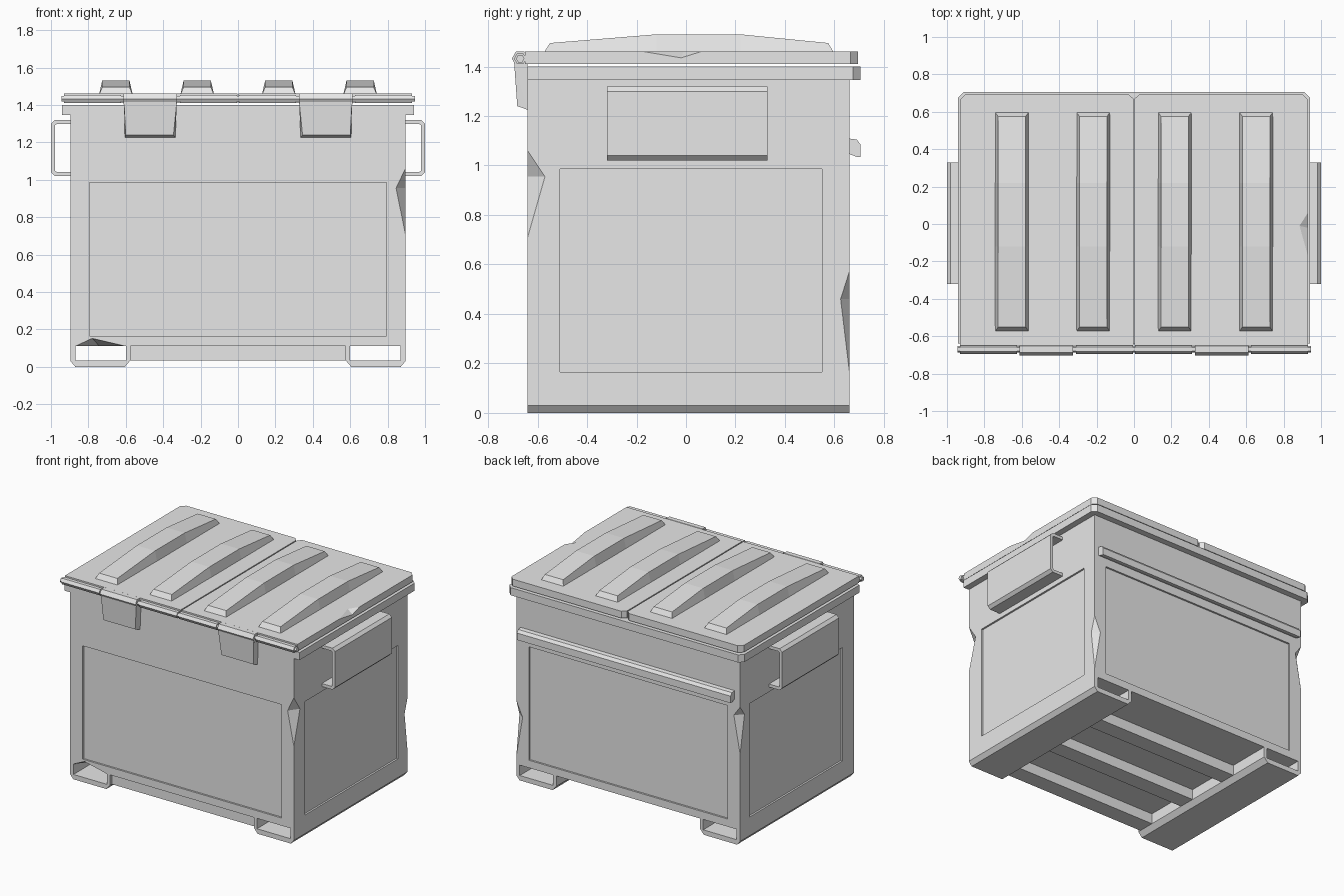
import bpy
import bmesh
from math import cos, sin, pi

if "Cube" in bpy.data.objects:
    bpy.data.objects.remove(bpy.data.objects["Cube"], do_unlink=True)

grey = bpy.data.materials.new("plain_grey")
grey.use_nodes = True
grey.diffuse_color = (0.8, 0.8, 0.8, 1)
for node in grey.node_tree.nodes:
    if node.type == "BSDF_PRINCIPLED":
        node.inputs["Base Color"].default_value = (0.8, 0.8, 0.8, 1)


def finish(name, bm):
    bmesh.ops.recalc_face_normals(bm, faces=bm.faces)
    mesh = bpy.data.meshes.new(name)
    bm.to_mesh(mesh)
    bm.free()
    mesh.materials.append(grey)
    obj = bpy.data.objects.new(name, mesh)
    bpy.context.collection.objects.link(obj)
    return obj


def prism(name, outline, axis, start, end):
    """Extrude a 2D outline along x (y, z), y (x, z) or z (x, y)."""
    bm = bmesh.new()
    place = {"x": lambda p, t: (t, p[0], p[1]),
             "y": lambda p, t: (p[0], t, p[1]),
             "z": lambda p, t: (p[0], p[1], t)}[axis]
    low = [bm.verts.new(place(p, start)) for p in outline]
    high = [bm.verts.new(place(p, end)) for p in outline]
    bm.faces.new(low)
    bm.faces.new(high)
    for i in range(len(low)):
        j = (i + 1) % len(low)
        bm.faces.new((low[i], low[j], high[j], high[i]))
    return finish(name, bm)


def box(name, x, y, z):
    return prism(name, [(x[0], y[0]), (x[1], y[0]), (x[1], y[1]), (x[0], y[1])], "z", *z)


def hull(name, points):
    bm = bmesh.new()
    verts = [bm.verts.new(p) for p in points]
    bmesh.ops.convex_hull(bm, input=verts)
    return finish(name, bm)


def carve(obj, cutter):
    """Subtract the cutter for good, then discard it."""
    cutter.hide_render = True
    mod = obj.modifiers.new("cut", "BOOLEAN")
    mod.operation = "DIFFERENCE"
    mod.solver = "EXACT"
    mod.object = cutter
    bpy.context.view_layer.objects.active = obj
    bpy.ops.object.modifier_apply(modifier=mod.name)
    bpy.data.objects.remove(cutter, do_unlink=True)


def hex_bar(name, radius, x0, x1):
    ring = [(-0.67 + radius * cos(i * pi / 3), 1.432 + radius * sin(i * pi / 3)) for i in range(6)]
    return prism(name, ring, "x", x0, x1)


W, FRONT, BACK = 0.895, -0.64, 0.66
PANEL_Z, DEPTH = (0.165, 0.985), 0.013

# Container body with recessed wall panels
body = box("container_body", (-W, W), (FRONT, BACK), (0.11, 1.4))
carve(body, box("cutter", (-0.795, 0.795), (FRONT - 0.1, FRONT + DEPTH), PANEL_Z))
carve(body, box("cutter", (-0.795, 0.795), (BACK - DEPTH, BACK + 0.1), PANEL_Z))
for s in (1, -1):
    xs = sorted((s * (W - DEPTH), s * (W + 0.1)))
    carve(body, box("cutter", xs, (-0.51, 0.55), PANEL_Z))

# Dented corners: side x, wall y, z span, apex z, dent size in x and y
for sx, y, low, high, apex, dx, dy in (
        (1, FRONT, 0.71, 1.06, 0.955, 0.05, 0.07),
        (1, BACK, 0.17, 0.57, 0.46, 0.05, 0.035),
        (-1, BACK, 0.66, 1.0, 0.93, 0.05, 0.05)):
    x, sy = sx * W, (1 if y > 0 else -1)
    carve(body, hull("cutter", [(x, y, low), (x, y, high), (x - sx * dx, y, apex),
                                (x, y - sy * dy, apex),
                                (x + sx * 0.1, y + sy * 0.1, apex)]))

# Bent lower front edge above one fork pocket
carve(body, hull("cutter", [(-0.87, FRONT, 0.11), (-0.6, FRONT, 0.11), (-0.78, FRONT, 0.152),
                            (-0.74, -0.48, 0.11), (-0.74, -0.74, 0.05)]))

# Rim around the sides and back
prism("top_rim", [(-0.94, FRONT), (0.94, FRONT), (0.94, 0.675), (0.91, 0.705),
                  (-0.91, 0.705), (-0.94, 0.675)], "z", 1.345, 1.4)

# Back rail
prism("back_rail", [(0.65, 1.11), (0.69, 1.105), (0.705, 1.085), (0.705, 1.035),
                    (0.69, 1.035), (0.65, 1.05)], "x", -0.85, 0.86)

# Fork pockets, side lifting channels and lids, mirrored left and right
for s, side in ((1, "left"), (-1, "right")):
    pocket = [(0.895, 0.12), (0.895, 0.03), (0.87, 0), (0.605, 0), (0.575, 0.035),
              (0.575, 0.12), (0.6, 0.12), (0.6, 0.035), (0.868, 0.035), (0.868, 0.12)]
    prism(side + "_fork_pocket", [(s * x, z) for x, z in pocket], "y", FRONT, BACK)

    half = [(0.885, 0.15), (0.98, 0.15), (1.0, 0.13)]
    inner = [(0.978, 0.122), (0.97, 0.128), (0.885, 0.128)]
    channel = (half + [(x, -z) for x, z in reversed(half)]
               + [(x, -z) for x, z in reversed(inner)] + inner)
    prism(side + "_lifting_channel", [(s * x, 1.17 + z) for x, z in channel], "y", -0.32, 0.33)

    lid = prism(side + "_lid", [(s * x, y) for x, y in (
        (0.004, -0.65), (0.93, -0.65), (0.93, 0.665), (0.9, 0.695),
        (0.03, 0.695), (0.004, 0.67))], "z", 1.41, 1.46)
    if s == 1:
        carve(lid, hull("cutter", [(0.93, -0.17, 1.46), (0.93, 0.06, 1.46), (0.93, -0.02, 1.435),
                                   (0.885, -0.01, 1.46), (1.0, -0.02, 1.5)]))

    # Raised arched ribs on the lid
    for n, cx in enumerate((0.218, 0.653)):
        bm = bmesh.new()
        rows = []
        for y, base_y, top in ((-0.55, -0.575, 1.495), (-0.12, -0.12, 1.53),
                               (0.22, 0.22, 1.53), (0.575, 0.598, 1.495)):
            wide = 0.09
            slim = 0.073
            rows.append([bm.verts.new((s * cx + w, yy, z)) for w, yy, z in (
                (-wide, base_y, 1.455), (-slim, y, top), (slim, y, top), (wide, base_y, 1.455))])
        for a, b in zip(rows, rows[1:]):
            for i in range(4):
                j = (i + 1) % 4
                bm.faces.new((a[i], a[j], b[j], b[i]))
        bm.faces.new(rows[0])
        bm.faces.new(rows[-1])
        finish(f"{side}_lid_rib_{n + 1}", bm)

    # Hinge sleeves and hanging hinge flap
    for n, (x0, x1) in enumerate(((0.006, 0.31), (0.625, 0.93))):
        hex_bar(f"{side}_lid_sleeve_{n + 1}", 0.025, *sorted((s * x0, s * x1)))
    hex_bar(side + "_flap_sleeve", 0.034, *sorted((s * 0.327, s * 0.613)))
    hull(side + "_hinge_flap", [(s * x, y, z) for x, y, z in (
        (0.327, -0.695, 1.42), (0.61, -0.695, 1.42), (0.327, FRONT, 1.42), (0.61, FRONT, 1.42),
        (0.345, -0.682, 1.24), (0.6, -0.682, 1.24), (0.335, FRONT, 1.225), (0.605, FRONT, 1.225))])

# Hinge rod
hex_bar("hinge_rod", 0.017, -0.945, 0.945)

# Cross beams under the floor
for n, y in enumerate((0.28, -0.14, -0.56)):
    box(f"cross_beam_{n + 1}", (-0.58, 0.58), (y - 0.06, y + 0.06), (0.035, 0.115))
